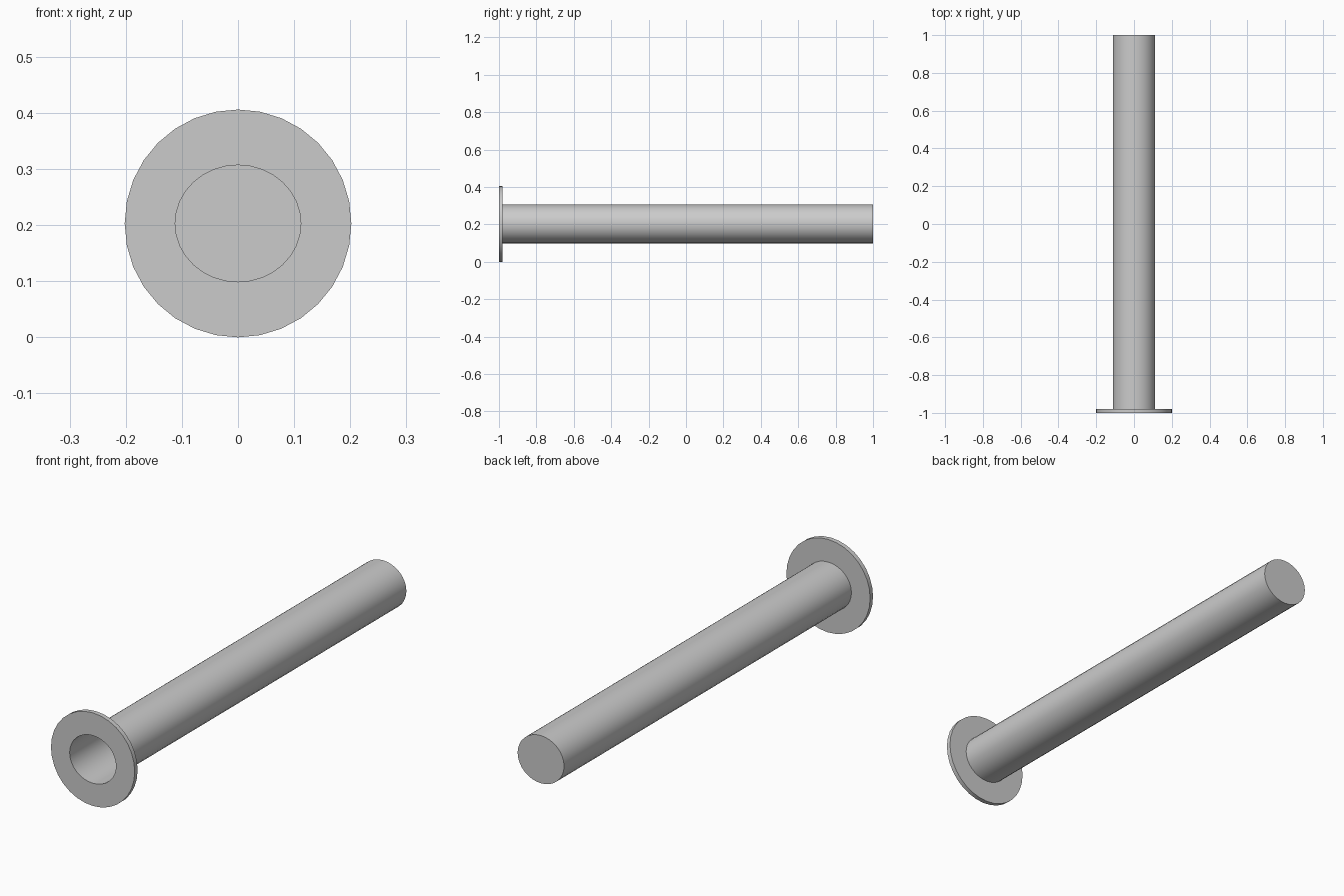
import bpy, bmesh, math

if "Cube" in bpy.data.objects:
    bpy.data.objects.remove(bpy.data.objects["Cube"])

CENTRE_Z = 0.203
FLANGE = (0.202, 0.203)   # x and z radii
BORE = (0.112, 0.104)
FRONT, FLANGE_BACK, END = -1.0, -0.98, 1.0
SIDES = 32


def ring(bm, radii, y):
    """Ellipse of vertices around the tube axis."""
    return [bm.verts.new((radii[0] * math.sin(2 * math.pi * i / SIDES), y,
                          CENTRE_Z + radii[1] * math.cos(2 * math.pi * i / SIDES)))
            for i in range(SIDES)]


def bridge(bm, a, b):
    for i in range(SIDES):
        j = (i + 1) % SIDES
        bm.faces.new((a[i], a[j], b[j], b[i]))


def finish(bm, name):
    bmesh.ops.recalc_face_normals(bm, faces=bm.faces)
    mesh = bpy.data.meshes.new(name)
    bm.to_mesh(mesh)
    bm.free()
    obj = bpy.data.objects.new(name, mesh)
    bpy.context.collection.objects.link(obj)
    bpy.ops.object.select_all(action='DESELECT')
    obj.select_set(True)
    bpy.context.view_layer.objects.active = obj
    bpy.ops.object.shade_smooth_by_angle(angle=math.radians(30))


# Flange: flat collar around the open mouth
bm = bmesh.new()
rings = [ring(bm, BORE, FRONT), ring(bm, FLANGE, FRONT),
         ring(bm, FLANGE, FLANGE_BACK), ring(bm, BORE, FLANGE_BACK)]
for a, b in zip(rings, rings[1:]):
    bridge(bm, a, b)
finish(bm, "flange")

# Tube: thin wall, open at the front, closed at the back
bm = bmesh.new()
mouth, end = ring(bm, BORE, FRONT), ring(bm, BORE, END)
bridge(bm, mouth, end)
bm.faces.new(end)
finish(bm, "tube")
